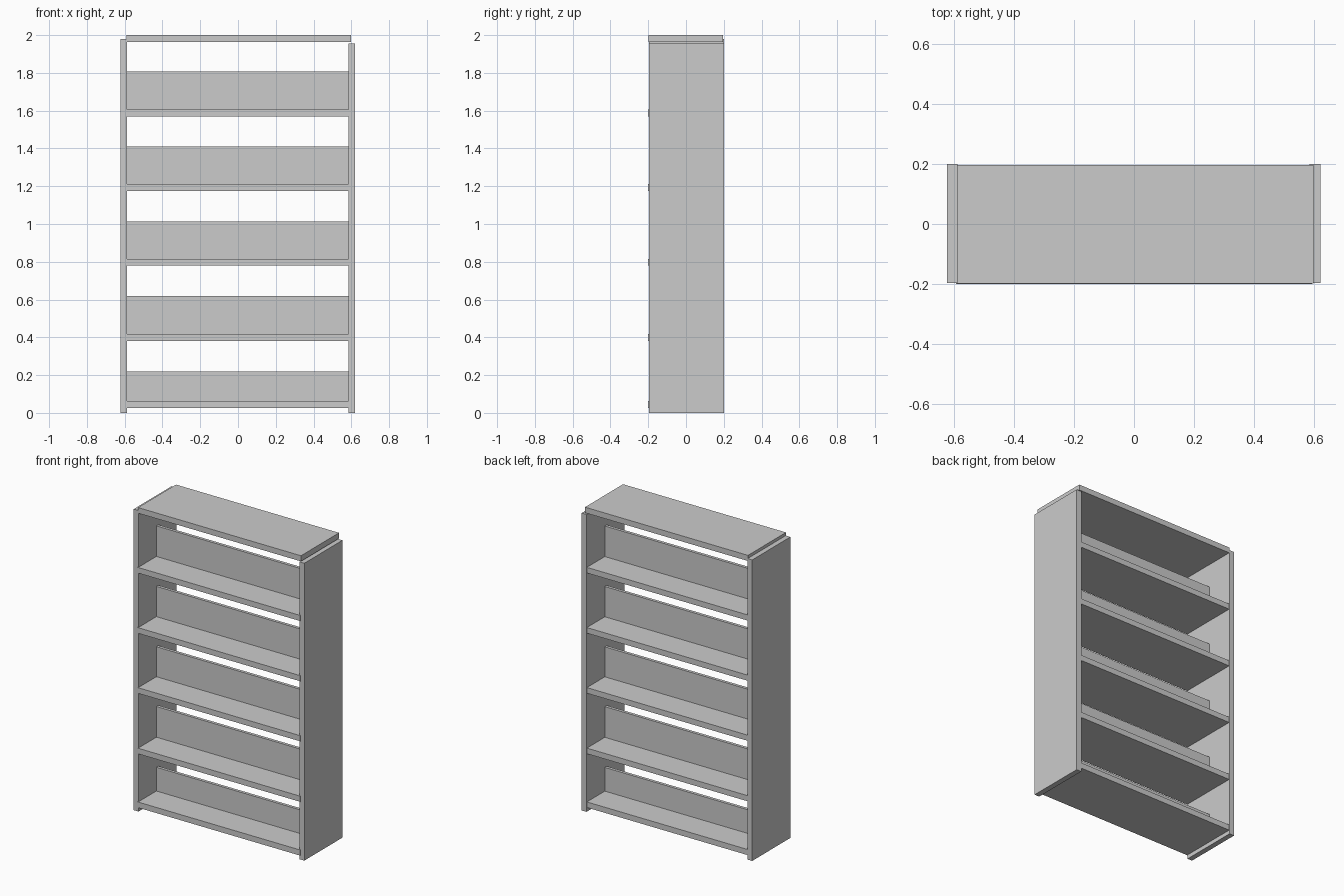
import bpy

if "Cube" in bpy.data.objects:
    bpy.data.objects.remove(bpy.data.objects["Cube"])


def box(name, x, y, z):
    """Axis-aligned board from (min, max) ranges."""
    bpy.ops.mesh.primitive_cube_add(
        size=1, location=[(a + b) / 2 for a, b in (x, y, z)])
    ob = bpy.context.object
    ob.name = name
    ob.scale = [b - a for a, b in (x, y, z)]
    bpy.ops.object.transform_apply(location=False, rotation=False, scale=True)
    return ob


# Upright side panels, slightly different heights
box("left_side", (-0.622, -0.587), (-0.196, 0.2), (0, 1.98))
box("right_side", (0.584, 0.62), (-0.196, 0.2), (0, 1.956))

# Top board
box("top_board", (-0.589, 0.597), (-0.198, 0.197), (1.963, 2.0))

# Shelves, each with a low divider standing along its middle
levels = [(0.027, 0.064, 0.22), (0.381, 0.418, 0.62), (0.779, 0.816, 1.013),
          (1.174, 1.211, 1.41), (1.57, 1.607, 1.808)]
for i, (bottom, top, divider_top) in enumerate(levels, 1):
    box(f"shelf_{i}", (-0.593, 0.593), (-0.2, 0.196), (bottom, top))
    box(f"divider_{i}", (-0.59, 0.588), (-0.01, 0.01), (top - 0.003, divider_top))
